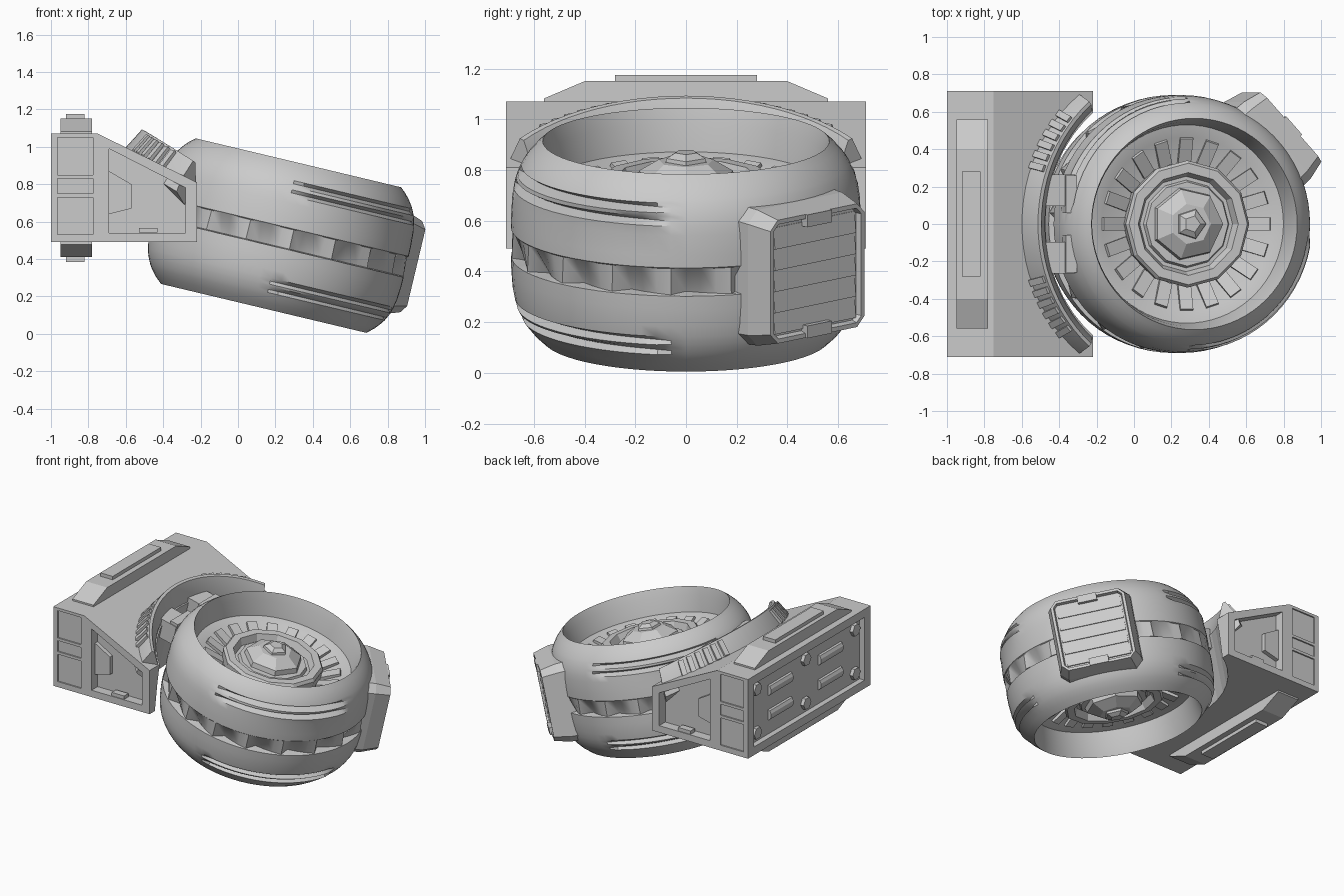
import bpy, bmesh
from math import sin, cos, pi, radians
from mathutils import Matrix

if "Cube" in bpy.data.objects:
    bpy.data.objects.remove(bpy.data.objects["Cube"], do_unlink=True)

grey = bpy.data.materials.new("light grey")
grey.use_nodes = True
grey.diffuse_color = (0.6, 0.6, 0.6, 1)
grey.node_tree.nodes["Principled BSDF"].inputs["Base Color"].default_value = (0.6, 0.6, 0.6, 1)

WORLD = Matrix.Identity(4)
# Tilted wheel frame: local z is the axle
WHEEL = Matrix.Translation((0.23, 0, 0.525)) @ Matrix.Rotation(radians(13.4), 4, 'Y')


def finish(name, bm, frame=WORLD, smooth=None):
    bmesh.ops.remove_doubles(bm, verts=bm.verts, dist=1e-5)
    bm.transform(frame)
    bmesh.ops.recalc_face_normals(bm, faces=bm.faces)
    me = bpy.data.meshes.new(name)
    bm.to_mesh(me)
    bm.free()
    me.materials.append(grey)
    ob = bpy.data.objects.new(name, me)
    bpy.context.collection.objects.link(ob)
    if smooth:
        bpy.ops.object.select_all(action='DESELECT')
        ob.select_set(True)
        bpy.context.view_layer.objects.active = ob
        bpy.ops.object.shade_smooth_by_angle(angle=radians(smooth))
    return ob


def loft(name, rings, frame=WORLD, smooth=None):
    """Bridge closed rings of equal point count and cap the ends."""
    bm = bmesh.new()
    rows = [[bm.verts.new(p) for p in ring] for ring in rings]
    n = len(rows[0])
    for a, b in zip(rows, rows[1:]):
        for i in range(n):
            j = (i + 1) % n
            bm.faces.new((a[i], a[j], b[j], b[i]))
    bm.faces.new(rows[0])
    bm.faces.new(rows[-1])
    return finish(name, bm, frame, smooth)


def lathe(name, profile, segs, shape=None, smooth=None):
    """Spin (radius, height) points round the axle; shape offsets the radius."""
    rings = []
    for r, w in profile:
        ring = []
        for i in range(segs):
            a = 2 * pi * i / segs
            q = r + (shape(w, i) if shape else 0)
            ring.append((q * cos(a), q * sin(a), w))
        rings.append(ring)
    return loft(name, rings, WHEEL, smooth)


def box(name, centre, size, frame=WORLD):
    bm = bmesh.new()
    bmesh.ops.create_cube(bm, size=1, matrix=Matrix.Translation(centre) @ Matrix.Diagonal((*size, 1)))
    return finish(name, bm, frame)


def prism(name, outline, y0, y1, frame=WORLD):
    """Extrude an x-z outline along y."""
    return loft(name, [[(x, y, z) for x, z in outline] for y in (y0, y1)], frame)


def carve(ob, cutters):
    for c in cutters:
        c.hide_render = True
        m = ob.modifiers.new("cut", 'BOOLEAN')
        m.operation, m.solver, m.object = 'DIFFERENCE', 'EXACT', c
    dg = bpy.context.evaluated_depsgraph_get()
    me = bpy.data.meshes.new_from_object(ob.evaluated_get(dg))
    ob.modifiers.clear()
    ob.data = me
    for c in cutters:
        bpy.data.objects.remove(c, do_unlink=True)


# Tyre with slashes and a toothed middle groove
SEGS = 72
slashes = (0.285, 0.235, -0.25, -0.295)
heights = [0.4, 0.375, 0.345, 0.315, 0.18, 0.1, 0.05, 0.045, -0.06, -0.065, -0.12, -0.19, -0.33, -0.365, -0.4]
for s in slashes:
    heights += [s + 0.017, s, s - 0.017]
heights.sort(reverse=True)


def tread(w, i):
    if abs(w - 0.045) < 1e-4:
        return -0.006
    if abs(w + 0.06) < 1e-4:
        return -0.065 * (1 - (i % 4) / 3)
    t = ((i * 5 + 90) % 180) / 82
    if t < 1:
        for s in slashes:
            if abs(w - s) < 1e-4:
                return -0.04 * sin(pi * t) ** 0.4
            if abs(w - s + 0.017) < 1e-4:
                return 0.012 * t
    return 0


inner = [(0.28, 0.15), (0.33, 0.15), (0.465, 0.215), (0.53, 0.23), (0.548, 0.34)]
outer = [(0.69 - 0.125 * (abs(w) / 0.4) ** 4, w) for w in heights]
lathe("tyre", inner + outer + [(r, -w) for r, w in reversed(inner)], SEGS, tread, 35)

# Hubs and vent blades on both faces
for s, side in ((1, "upper"), (-1, "lower")):
    ring = [(0.33, 0.13), (0.34, 0.24), (0.325, 0.26), (0.275, 0.26), (0.255, 0.21), (0.235, 0.21),
            (0.225, 0.235), (0.2, 0.235)]
    lathe(side + "_hub_ring", [(r, s * w) for r, w in ring], 12)
    cone = [(0.205, 0.2), (0.19, 0.27), (0.11, 0.32), (0.1, 0.32)]
    lathe(side + "_hub_cone", [(r, s * w) for r, w in cone], 7)
    lathe(side + "_hub_cap", [(r, s * w) for r, w in ((0.09, 0.3), (0.08, 0.335), (0.045, 0.355))], 5)
    for k in range(20):
        spin = WHEEL @ Matrix.Rotation(2 * pi * k / 20, 4, 'Z')
        blade = [(0.325, s * 0.13), (0.325, s * 0.175), (0.455, s * 0.23), (0.47, s * 0.2)]
        prism(side + "_vent_blade", blade, -0.035, 0.035, spin)

# Chamfered bracket on the tyre side
BRACKET = WHEEL @ Matrix.Rotation(radians(42), 4, 'Z')


def octagon(r, h, c):
    pts = [(h, h - c), (h - c, h), (c - h, h), (-h, h - c), (-h, c - h), (c - h, -h), (h - c, -h), (h, c - h)]
    return [(r, y, z) for y, z in pts]


loft("side_bracket", [octagon(0.56, 0.28, 0.05), octagon(0.67, 0.275, 0.05), octagon(0.775, 0.25, 0.04),
                      octagon(0.775, 0.232, 0.025), octagon(0.752, 0.225, 0.02)], BRACKET)
for k in range(5):
    z = -0.172 + k * 0.086
    slat = [(0.745, z - 0.043), (0.763, z - 0.043), (0.755, z + 0.043), (0.745, z + 0.043)]
    prism("bracket_slat", slat, -0.215, 0.215, BRACKET)
for s in (1, -1):
    box("bracket_clip", (0.767, 0, s * 0.225), (0.04, 0.13, 0.05), BRACKET)

# Housing, carved for the wheel, side windows, side panels and rear panel
body = [(-1, 0.49), (-1, 1.07), (-0.75, 1.07), (-0.22, 0.81), (-0.22, 0.49)]
window = [(-0.69, 0.54), (-0.69, 0.99), (-0.28, 0.78), (-0.28, 0.54)]
housing = prism("housing", body, -0.71, 0.71)
cutters = [lathe("wheel_well_cutter", [(0.78, -0.9), (0.78, 0.9)], 48),
           box("rear_cutter", (-1, 0, 0.78), (0.08, 1.28, 0.46))]
for s in (1, -1):
    cutters.append(prism("window_cutter", window, s * 0.64, s * 0.8))
    for z, h in ((0.95, 0.2), (0.79, 0.08), (0.63, 0.2)):
        cutters.append(box("panel_cutter", (-0.87, s * 0.72, z), (0.19, 0.04, h)))
carve(housing, cutters)

# Window details
for s in (1, -1):
    step = [(-0.69, 0.64), (-0.69, 0.87), (-0.57, 0.8), (-0.57, 0.67)]
    prism("window_step", step, s * 0.63, s * 0.67)
    box("window_clip", (-0.48, s * 0.68, 0.553), (0.1, 0.05, 0.025))

# Rear bolts and slots
for z in (0.62, 0.94):
    for y in (-0.57, 0, 0.57):
        ring = [(y + 0.045 * cos(k * pi / 3), z + 0.045 * sin(k * pi / 3)) for k in range(6)]
        loft("rear_bolt", [[(x, a, b) for a, b in ring] for x in (-0.95, -0.985)])
for z in (0.69, 0.87):
    for y in (-0.29, 0.29):
        arc = [(-0.955 - 0.03 * sin(k * pi / 5), z + 0.04 * cos(k * pi / 5)) for k in range(6)]
        prism("rear_slot", arc, y - 0.13, y + 0.13)

# Ridges above and below the housing
for name, base, up in (("top", 1.07, 1), ("bottom", 0.49, -1)):
    ridge = [(-0.56, 0), (-0.56, 0.012), (-0.4, 0.08), (0.4, 0.08), (0.56, 0.012), (0.56, 0)]
    loft(name + "_ridge", [[(x, y, base + up * h) for y, h in ridge] for x in (-0.95, -0.78)])
    box(name + "_ridge_strip", (-0.87, 0, base + up * 0.09), (0.1, 0.56, 0.03))


# Curved fender between housing and wheel, dropping towards its ends, with ribs
def drop(deg):
    return 0.1 * (deg / 50) ** 2


section = [(0.93, 0.2), (0.915, 0.27), (0.855, 0.38), (0.835, 0.375), (0.79, 0.27), (0.78, 0.1)]
arc_rings = []
for k in range(-12, 13):
    deg = k * 50 / 12
    a = radians(180 + deg)
    arc_rings.append([(r * cos(a), max(-0.705, min(0.705, r * sin(a))), w - drop(deg)) for r, w in section])
loft("fender", arc_rings, WHEEL, 30)
for s in (1, -1):
    for k in range(6):
        deg = 20 + 4 * k
        turn = WHEEL @ Matrix.Rotation(radians(180 + s * deg), 4, 'Z')
        rib = [(0.92, 0.25), (0.93, 0.28), (0.875, 0.375), (0.85, 0.36)]
        prism("fender_rib", [(r, w - drop(deg)) for r, w in rib], -0.018, 0.018, turn)

# Struts joining the wheel to the housing
for s in (1, -1):
    box("strut", (-0.725, s * 0.18, 0.2), (0.2, 0.17, 0.14), WHEEL)
    box("strut_foot", (-0.65, s * 0.16, 0.25), (0.06, 0.2, 0.08), WHEEL)
